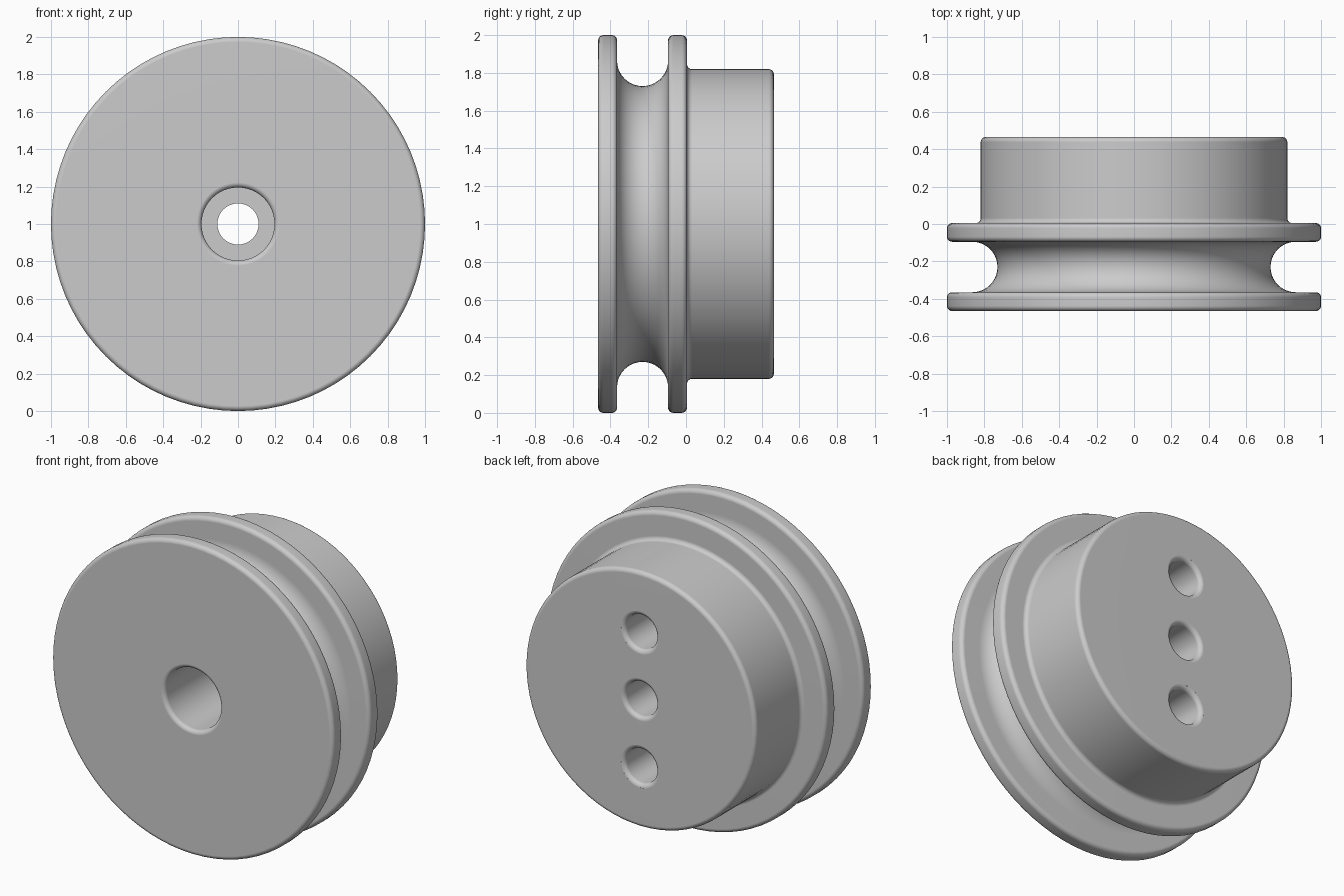
import bpy, bmesh
from math import sin, cos, pi, radians

cube = bpy.data.objects.get("Cube")
if cube:
    bpy.data.objects.remove(cube)

grey = bpy.data.materials.new("light grey")
grey.use_nodes = True
grey.diffuse_color = (0.6, 0.6, 0.6, 1)
grey.node_tree.nodes["Principled BSDF"].inputs["Base Color"].default_value = (0.6, 0.6, 0.6, 1)

FRONT, BACK, FACE = -0.465, 0.465, 0.005   # FACE: where the hub leaves the rear flange
GROOVE, GROOVE_R, THICK = -0.23, 0.135, 0.1
HUB_R, BORE_R, HOLE_R, SPACING = 0.82, 0.195, 0.11, 0.43
F = 0.027                                  # edge rounding


def arc(y, r, rad, start, end, steps=5):
    """Points (y, radius) on an arc; 0 degrees is +y, 90 is outward."""
    angles = [radians(start + (end - start) * i / steps) for i in range(steps + 1)]
    return [(y + rad * cos(a), r + rad * sin(a)) for a in angles]


def lathe(name, profile, z, segments, closed):
    """Revolve a profile about an axis along y at height z."""
    bm = bmesh.new()
    rings = []
    for k in range(segments):
        a = 2 * pi * k / segments
        rings.append([bm.verts.new((r * sin(a), y, z + r * cos(a))) for y, r in profile])
    n = len(profile)
    for k, ring in enumerate(rings):
        nxt = rings[(k + 1) % segments]
        for i in range(n if closed else n - 1):
            j = (i + 1) % n
            bm.faces.new((ring[i], ring[j], nxt[j], nxt[i]))
    if not closed:
        for i in (0, n - 1):
            bm.faces.new([ring[i] for ring in rings])
    bmesh.ops.recalc_face_normals(bm, faces=bm.faces)
    mesh = bpy.data.meshes.new(name)
    bm.to_mesh(mesh)
    bm.free()
    mesh.materials.append(grey)
    obj = bpy.data.objects.new(name, mesh)
    bpy.context.collection.objects.link(obj)
    return obj


def flange(y0, y1):
    """Rim of a flange with both outer edges rounded."""
    return arc(y0 + F, 1 - F, F, 180, 90) + arc(y1 - F, 1 - F, F, 90, 0)


# Wheel: front bore, flange, rope groove, flange, hub, axle hole
profile = [(FACE, HOLE_R), (FACE, BORE_R)]
profile += arc(FRONT + F, BORE_R + F, F, 270, 180)
profile += flange(FRONT, FRONT + THICK)
profile += arc(GROOVE, 1 - GROOVE_R, GROOVE_R, 180, 360, 20)
profile += flange(FACE - THICK, FACE)
profile += arc(FACE + F, HUB_R + F, F, 180, 270)
profile += arc(BACK - F, HUB_R - F, F, 90, 0)
profile += arc(BACK - F, HOLE_R + F, F, 0, -90)
wheel = lathe("pulley_wheel", profile, 1, 80, True)

# Blind holes above and below the axle hole, with rounded mouths
hole = [(FACE + 0.03, HOLE_R)] + arc(BACK - F, HOLE_R + F, F, -90, -5)
hole += [(BACK + 0.05, HOLE_R + F)]
for name, side in (("upper", 1), ("lower", -1)):
    cutter = lathe(name + "_hole_cutter", hole, 1 + side * SPACING, 40, False)
    cutter.hide_render = True
    cutter.hide_set(True)
    cut = wheel.modifiers.new(name + "_hole", "BOOLEAN")
    cut.operation, cut.solver, cut.object = "DIFFERENCE", "EXACT", cutter

# Bake the holes so that edge shading covers them too
bpy.context.view_layer.update()
baked = bpy.data.meshes.new_from_object(wheel.evaluated_get(bpy.context.evaluated_depsgraph_get()))
wheel.modifiers.clear()
wheel.data = baked
bpy.context.view_layer.objects.active = wheel
wheel.select_set(True)
bpy.ops.object.shade_smooth_by_angle(angle=radians(35))
weighted = wheel.modifiers.new("flat_faces", "WEIGHTED_NORMAL")
weighted.keep_sharp = True
